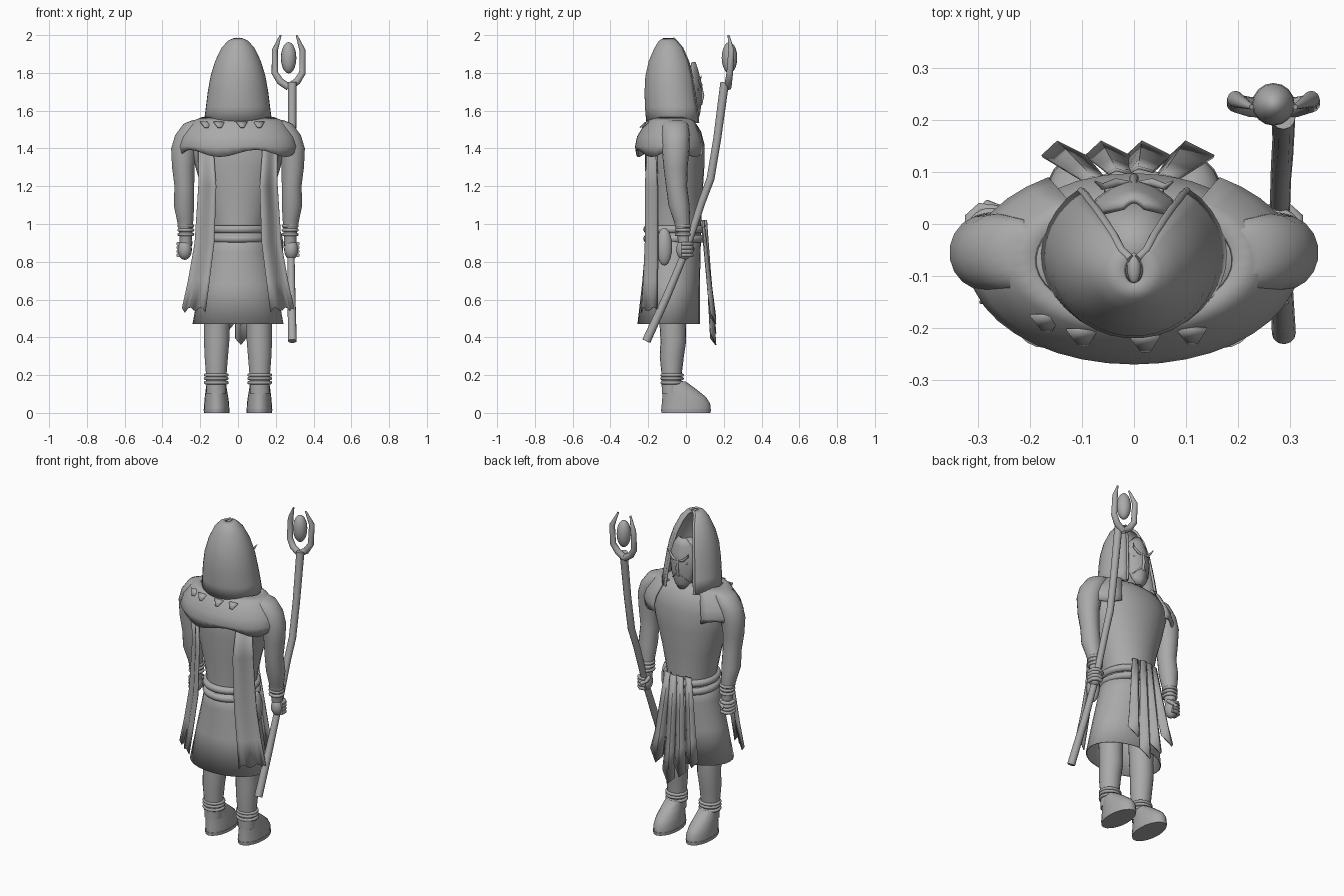
import bpy, bmesh, math

if "Cube" in bpy.data.objects:
    bpy.data.objects.remove(bpy.data.objects["Cube"], do_unlink=True)

GREY = (0.4, 0.4, 0.4, 1)
mat = bpy.data.materials.new("plain grey")
mat.use_nodes = True
mat.diffuse_color = GREY
mat.node_tree.nodes["Principled BSDF"].inputs["Base Color"].default_value = GREY


def finish(ob, thick=0, angle=50):
    ob.data.materials.append(mat)
    bpy.ops.object.select_all(action='DESELECT')
    ob.select_set(True)
    bpy.context.view_layer.objects.active = ob
    bpy.ops.object.shade_smooth_by_angle(angle=math.radians(angle))
    if thick:
        m = ob.modifiers.new("cloth", 'SOLIDIFY')
        m.thickness = thick
        m.offset = 0
    return ob


def grid(name, rows, closed=False, caps=False, thick=0, angle=50):
    """Skin a list of equally long point rows."""
    bm = bmesh.new()
    vs = [[bm.verts.new(p) for p in row] for row in rows]
    n = len(rows[0])
    for a, b in zip(vs, vs[1:]):
        for i in range(n if closed else n - 1):
            j = (i + 1) % n
            bm.faces.new((a[i], a[j], b[j], b[i]))
    if caps:
        bm.faces.new(vs[0])
        bm.faces.new(vs[-1])
    bmesh.ops.remove_doubles(bm, verts=bm.verts, dist=1e-5)
    bmesh.ops.recalc_face_normals(bm, faces=bm.faces)
    me = bpy.data.meshes.new(name)
    bm.to_mesh(me)
    bm.free()
    ob = bpy.data.objects.new(name, me)
    bpy.context.collection.objects.link(ob)
    return finish(ob, thick, angle)


def ring(x, y, z, rx, ry, n=20, gap=0):
    """Ellipse of points; gap is the half angle left open at the face side."""
    steps = n - 1 if gap else n
    span = 2 * math.pi - 2 * gap
    ang = [math.pi / 2 + gap + span * i / steps for i in range(n)]
    return [(x + rx * math.cos(a), y + ry * math.sin(a), z) for a in ang]


def loft(name, rings, n=20, caps=True, thick=0):
    return grid(name, [ring(*r, n=n) for r in rings], True, caps, thick)


def tube(name, pts, r, taper=None):
    cu = bpy.data.curves.new(name, 'CURVE')
    cu.dimensions = '3D'
    cu.bevel_depth = r
    cu.bevel_resolution = 4
    cu.use_fill_caps = True
    sp = cu.splines.new('POLY')
    sp.points.add(len(pts) - 1)
    for i, p in enumerate(pts):
        sp.points[i].co = (*p, 1)
        sp.points[i].radius = taper[i] if taper else 1
    ob = bpy.data.objects.new(name, cu)
    bpy.context.collection.objects.link(ob)
    bpy.ops.object.select_all(action='DESELECT')
    ob.select_set(True)
    bpy.context.view_layer.objects.active = ob
    bpy.ops.object.convert(target='MESH')
    return finish(bpy.context.object)


def band(name, x, y, z, rx, ry, r):
    """Rounded elliptical hoop."""
    prof = [2 * math.pi * k / 10 for k in range(11)]
    return grid(name, [ring(x, y, z + r * math.sin(a), rx + r * math.cos(a),
                            ry + r * math.cos(a), 28) for a in prof], True)


def ball(name, loc, scale):
    bpy.ops.mesh.primitive_uv_sphere_add(segments=16, ring_count=10, location=loc)
    ob = bpy.context.object
    ob.name = name
    ob.scale = scale
    return finish(ob)


# Body, skirt and belt
loft("torso", [(0, -.06, .88, .14, .14), (0, -.06, 1, .145, .14), (0, -.06, 1.15, .18, .147),
               (0, -.06, 1.3, .225, .157), (0, -.06, 1.42, .255, .158), (0, -.06, 1.49, .25, .14),
               (0, -.065, 1.53, .225, .12), (0, -.07, 1.555, .19, .1)], 28)
loft("skirt", [(0, -.065, .98, .14, .14), (0, -.07, .85, .165, .145), (0, -.08, .68, .2, .15),
               (0, -.092, .47, .238, .162)], 28, False, .006)
for z in (.922, .972):
    band("belt_band", 0, -.06, z, .143, .145, .022)

# Collar cape over back and shoulders, open at the chest, with a scalloped hem
GAP = .55
rows = [ring(0, -.07, 1.56, .19, .11, 33, GAP), ring(0, -.072, 1.54, .24, .135, 33, GAP),
        ring(0, -.076, 1.46, .295, .178, 33, GAP), ring(0, -.076, 1.41, .312, .188, 33, GAP)]
rows.append([(x * .97, y * .98, 1.375 + .02 * math.sin(i * math.pi / 4))
             for i, (x, y, z) in enumerate(rows[-1])])
grid("collar_cape", rows, thick=.012)
for x in (-.17, -.1, .02, .11):
    y = -.08 - .135 * math.sqrt(1 - (x / .24) ** 2)
    grid("collar_tooth", [[(x - .03, y, 1.54), (x + .03, y, 1.54)],
                          [(x - .006, y - .03, 1.51), (x + .012, y - .03, 1.51)]], thick=.006)

# Hood: open lofted shell with rolled rim
HOOD = [(1.535, .175, -.205, .09, .62), (1.62, .164, -.212, .08, .6), (1.7, .154, -.214, .065, .58),
        (1.78, .14, -.21, .05, .56), (1.86, .116, -.192, .025, .54), (1.93, .082, -.162, -.012, .5),
        (1.965, .05, -.14, -.045, .5), (1.98, .018, -.115, -.065, .4)]
rows = [ring(0, (b + f) / 2, z, rx, (f - b) / 2, 28, g) for z, rx, b, f, g in HOOD]
grid("hood", rows, thick=.012)
for e in (0, -1):
    tube("hood_rim", [r[e] for r in rows], .008)
ball("hood_tip", (0, -.085, 1.972), (.013, .03, .012))

# Head and mask
ball("head", (0, -.045, 1.68), (.095, .095, .14))
MASK = [(1.855, .022, .045), (1.81, .06, .06), (1.75, .085, .075), (1.7, .088, .078),
        (1.63, .075, .075), (1.58, .05, .068), (1.545, .02, .055)]
grid("mask", [[(w * t, y - .055 * (w / .088) * t * t, z) for t in (-1, -.75, -.45, -.15, 0, .15, .45, .75, 1)]
              for z, w, y in MASK], thick=.012)
tube("nose_ridge", [(0, .072, 1.77), (0, .088, 1.68), (0, .078, 1.63)], .009, (.5, 1, .8))
for s in (-1, 1):
    tube("brow", [(s * .01, .078, 1.725), (s * .035, .08, 1.735), (s * .06, .072, 1.76),
                  (s * .075, .082, 1.785)], .008, (.6, 1, .8, .2))
    tube("eye_slit", [(s * .02, .075, 1.7), (s * .055, .06, 1.715)], .006)
    tube("cheek_line", [(s * .015, .078, 1.64), (s * .055, .055, 1.6)], .006, (1, .3))

for s in (-1, 1):
    # Arm with sloping shoulder, bracelets and fist
    loft("arm", [(s * .195, -.06, 1.55, .045, .05), (s * .225, -.057, 1.53, .065, .068),
                 (s * .262, -.055, 1.47, .072, .075), (s * .285, -.055, 1.4, .07, .073),
                 (s * .29, -.055, 1.3, .06, .064), (s * .284, -.05, 1.2, .053, .056),
                 (s * .286, -.037, 1.1, .055, .056), (s * .28, -.022, 1.02, .044, .044),
                 (s * .276, -.012, .95, .035, .035), (s * .278, -.01, .88, .03, .03)], 18)
    for z in (.945, .968, .99):
        band("bracelet", s * .276, -.014, z, .036, .036, .009)
    ball("fist", (s * .282, -.01, .865), (.038, .042, .055))
    for k in range(4):
        z = .895 - k * .02
        tube("finger", [(s * .315, -.025, z), (s * .315, .012, z), (s * .295, .03, z),
                        (s * .262, .025, z)], .011)
    tube("thumb", [(s * .25, 0, .905), (s * .255, .025, .885), (s * .285, .036, .865)], .011)

    # Leg, anklets and boot
    loft("leg", [(s * .11, -.07, .75, .075, .08), (s * .112, -.07, .47, .068, .07),
                 (s * .113, -.067, .38, .068, .068), (s * .115, -.075, .3, .063, .064),
                 (s * .115, -.076, .2, .055, .053), (s * .115, -.078, .1, .052, .05)], 18)
    for z in (.16, .182, .2):
        band("anklet", s * .115, -.073, z, .057, .053, .009)
    loft("boot", [(s * .113, 0, .018, .067, .13), (s * .113, 0, .05, .066, .128),
                  (s * .114, -.01, .085, .062, .115), (s * .115, -.035, .125, .056, .09),
                  (s * .115, -.06, .165, .05, .06)], 20)
    loft("sole", [(s * .113, 0, 0, .067, .13), (s * .113, 0, .02, .069, .132)], 20)
    for k in range(3):
        y, z = .025 + k * .02, .127 - k * .014
        tube("boot_lace", [(s * .115 - .025, y, z - .008), (s * .115 + .025, y, z - .008)], .006)

    # Hanging cape strip behind each arm, with one soft fold and a torn hem
    strip = [(1.4, .13, .21, -.2, -.16), (1.2, .115, .21, -.215, -.15), (.9, .125, .23, -.215, -.15),
             (.7, .15, .265, -.225, -.15), (.53, .172, .297, -.235, -.15)]
    rows = []
    for z, a, b, y0, y1 in strip:
        rows.append([(s * (a + (b - a) * t / 8), y0 + (y1 - y0) * t / 8 - .012 * math.sin(t * math.pi / 4),
                      z + (.03 * abs(math.sin(t * .9)) if z < .6 else 0)) for t in range(9)])
    grid("cape_strip", rows, thick=.006)

# Folded front tabard strips with ragged ends
for x, low in ((-.12, .5), (-.045, .42), (.025, .36), (.1, .47)):
    rows = []
    for f in (0, .35, .7, 1):
        z = 1.02 + (low - 1.02) * f
        w = .022 + .02 * f
        cx = x * (.62 + .5 * f)
        y = .108 + .03 * f - .2 * abs(x) * (1 - f)
        rows.append([(cx + w * t, y + (.014 if i == 1 else -.006) * (.4 + f),
                      z + (.05 * abs(t + .3) if f == 1 else 0))
                     for i, t in enumerate((-1, -.3, 1))])
    grid("tabard_strip", rows, thick=.006, angle=25)

# Pouch at the hip
ball("hip_pouch", (.205, -.115, .88), (.035, .042, .1))

# Staff with forked head and floating orb
tube("staff_shaft", [(.288, -.21, .38), (.283, -.1, .62), (.28, 0, .86), (.282, .085, 1.12),
                     (.285, .13, 1.24), (.287, .165, 1.45), (.287, .205, 1.75)], .021,
     (1.1, 1, .9, .95, 1, 1, 1.1))
for s in (-1, 1):
    tube("staff_prong", [(.268, .222, 1.725), (.268 + s * .045, .225, 1.755), (.268 + s * .073, .232, 1.8),
                         (.268 + s * .073, .24, 1.92), (.268 + s * .042, .225, 2)],
         .016, (1.2, 1.2, 1.1, 1, .3))
ball("staff_orb", (.268, .23, 1.88), (.041, .041, .083))
